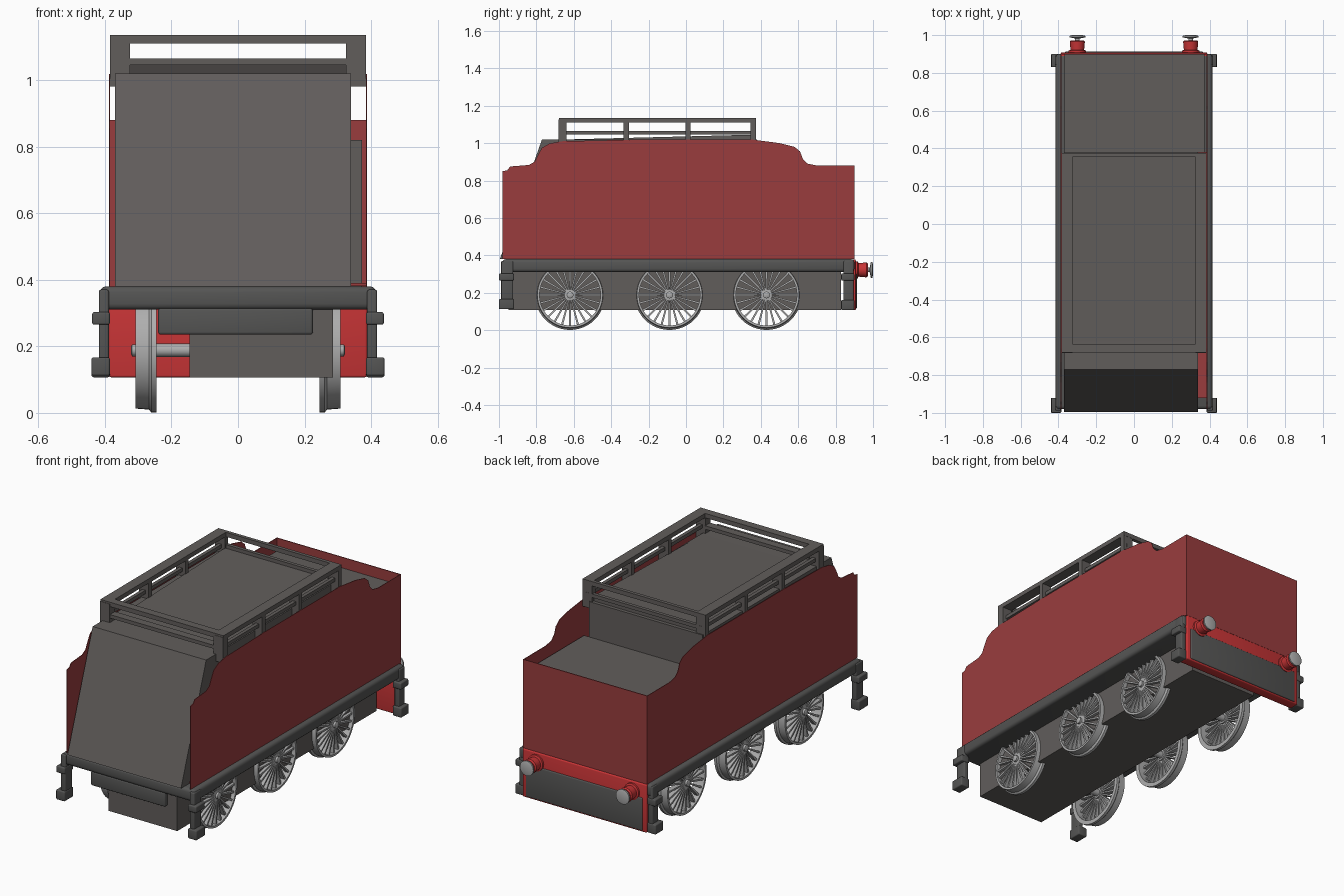
import bpy, bmesh, math
from mathutils import Matrix

if "Cube" in bpy.data.objects:
    bpy.data.objects.remove(bpy.data.objects["Cube"])


def material(name, r, g, b):
    m = bpy.data.materials.new(name)
    m.diffuse_color = (r, g, b, 1)
    m.use_nodes = True
    m.node_tree.nodes["Principled BSDF"].inputs["Base Color"].default_value = m.diffuse_color
    return m


GREY = material("warm_grey", 0.12, 0.11, 0.105)
DARK = material("dark_grey", 0.09, 0.09, 0.088)
RED = material("deep_red", 0.32, 0.046, 0.048)
BRIGHT = material("bright_red", 0.58, 0.035, 0.037)
STEEL = material("light_steel", 0.42, 0.42, 0.42)


def finish(name, bm, mat, smooth=False):
    bmesh.ops.recalc_face_normals(bm, faces=bm.faces)
    me = bpy.data.meshes.new(name)
    bm.to_mesh(me)
    bm.free()
    me.materials.append(mat)
    if smooth:
        me.shade_smooth()
        me.set_sharp_from_angle(angle=math.radians(35))
    ob = bpy.data.objects.new(name, me)
    bpy.context.collection.objects.link(ob)
    return ob


def prism(name, pts, x0, x1, mat):
    """Extrude a (y, z) profile along x."""
    bm = bmesh.new()
    face = bm.faces.new([bm.verts.new((x0, y, z)) for y, z in pts])
    ext = bmesh.ops.extrude_face_region(bm, geom=[face])
    verts = [v for v in ext["geom"] if isinstance(v, bmesh.types.BMVert)]
    bmesh.ops.translate(bm, verts=verts, vec=(x1 - x0, 0, 0))
    return finish(name, bm, mat)


def box(name, x0, x1, y0, y1, z0, z1, mat, bevel=0):
    ob = prism(name, [(y0, z0), (y1, z0), (y1, z1), (y0, z1)], x0, x1, mat)
    if bevel:
        mod = ob.modifiers.new("rounded_edges", 'BEVEL')
        mod.width = bevel
        mod.segments = 3
        ob.data.shade_smooth()
        ob.data.set_sharp_from_angle(angle=math.radians(100))
    return ob


def lathe(bm, pts, n, closed=False):
    """Turn an (x, radius) profile round the x axis."""
    rings = []
    for x, r in pts:
        rings.append([bm.verts.new((x, r * math.cos(2 * math.pi * i / n),
                                    r * math.sin(2 * math.pi * i / n))) for i in range(n)])
    pairs = list(zip(rings, rings[1:]))
    if closed:
        pairs.append((rings[-1], rings[0]))
    else:
        bm.faces.new(rings[0])
        bm.faces.new(rings[-1])
    for a, b in pairs:
        for i in range(n):
            j = (i + 1) % n
            bm.faces.new((a[i], a[j], b[j], b[i]))


# Tank body with sloping front, and lower bunker floor behind
prism("tank_body", [(-0.995, 0.38), (-0.77, 1.02), (0.38, 1.02), (0.38, 0.38)], -0.37, 0.34, GREY)
box("bunker_floor", -0.368, 0.372, 0.379, 0.897, 0.38, 0.82, GREY)
prism("roof_hatch", [(-0.66, 1.019), (0.36, 1.019), (0.36, 1.045)], -0.33, 0.33, GREY)

# Curved-top side sheets and back wall
top = [(-0.98, 0.85), (-0.955, 0.855), (-0.94, 0.875), (-0.84, 0.883), (-0.81, 0.90),
       (-0.79, 0.94), (-0.77, 0.975), (-0.73, 0.998), (-0.66, 1.01), (-0.30, 1.018),
       (0.36, 1.018), (0.50, 1.0), (0.58, 0.98), (0.61, 0.955), (0.625, 0.915),
       (0.65, 0.89), (0.70, 0.88), (0.90, 0.88)]
sheet = [(-0.98, 0.38)] + top + [(0.90, 0.38)]
prism("right_side_sheet", sheet, 0.385, 0.388, RED)
prism("left_side_sheet", sheet, -0.388, -0.385, RED)
box("back_wall", -0.388, 0.388, 0.897, 0.902, 0.38, 0.88, RED)
box("inner_ledge", 0.34, 0.385, -0.92, 0.38, 0.381, 0.39, RED)

# Roof rails: two rectangular hoops on posts
for label, z0, z1 in (("top_rail", 1.11, 1.135), ("lower_rail", 1.045, 1.065)):
    for x0, x1 in ((-0.385, -0.325), (0.325, 0.385)):
        w = 0 if label == "top_rail" else 0.02
        box(label + "_side", x0 + w, x1 - w, -0.68, 0.375, z0, z1, GREY)
    box(label + "_front", -0.325, 0.325, -0.68, -0.635, z0, z1, GREY)
    box(label + "_back", -0.325, 0.325, 0.355, 0.375, z0, z1, GREY)
for x0, x1 in ((-0.385, -0.325), (0.325, 0.385)):
    for i, y in enumerate((-0.66, -0.32, 0.01, 0.36)):
        h = 0.022 if i == 0 else 0.014
        box("rail_post", x0, x1, y - h, y + h, 0.98, 1.125, GREY)

# Running deck and underframe
box("deck", -0.415, 0.415, -0.98, 0.90, 0.31, 0.38, DARK, 0.018)
box("underframe", -0.145, 0.285, -0.95, 0.83, 0.107, 0.32, GREY)
box("front_drag_box", -0.24, 0.225, -0.975, -0.90, 0.235, 0.315, DARK, 0.008)

# Rear beam and its dark panel
box("rear_beam", -0.388, 0.388, 0.85, 0.908, 0.107, 0.378, BRIGHT, 0.006)
box("rear_beam_panel", -0.365, 0.365, 0.90, 0.914, 0.115, 0.30, DARK, 0.006)

# Hanging footsteps at the four corners
for s in (-1, 1):
    for label, y0, y1, low in (("front_step", -1.0, -0.92, 0.112), ("rear_step", 0.83, 0.90, 0.107)):
        def part(name, a, b, z0, z1, ya, yb):
            box(name, min(s * a, s * b), max(s * a, s * b), ya, yb, z0, z1, DARK, 0.006)
        part(label + "_hanger", 0.388, 0.418, low, 0.37, y0 + 0.012, y1 - 0.004)
        part(label + "_tread", 0.385, 0.44, low, low + 0.055, y0, y1)
        part(label + "_bracket", 0.385, 0.438, 0.265, 0.303, y0, y1)

# Buffers: tapered housing, shank and round head
for x in (-0.30, 0.30):
    for name, pts, mat in (
            ("buffer_housing", [(0.90, 0.046), (0.918, 0.046), (0.922, 0.036), (0.965, 0.04), (0.972, 0.034)], BRIGHT),
            ("buffer_head", [(0.96, 0.012), (0.982, 0.012), (0.988, 0.042), (0.996, 0.042), (1.0, 0.028)], STEEL)):
        bm = bmesh.new()
        lathe(bm, pts, 24)
        ob = finish(name, bm, mat, True)
        ob.rotation_euler.z = math.pi / 2
        ob.location = (x, 0, 0.322)

# Spoked wheel: flanged tyre, hub and tapered spokes
bm = bmesh.new()
lathe(bm, [(0.245, 0.187), (0.260, 0.187), (0.268, 0.178), (0.308, 0.175), (0.308, 0.163), (0.245, 0.163)], 48, True)
lathe(bm, [(0.262, 0.03), (0.304, 0.03), (0.306, 0.018), (0.318, 0.018), (0.322, 0.01)], 20)
SPOKES = 24
for i in range(SPOKES):
    rot = Matrix.Rotation(2 * math.pi * i / SPOKES, 4, 'X')
    spoke = bmesh.ops.create_cube(bm, size=1)["verts"]
    for v in spoke:
        outer = v.co.z > 0
        v.co.x = 0.288 + v.co.x * (0.022 if outer else 0.034)
        v.co.y *= 0.011 if outer else 0.007
        v.co.z = 0.168 if outer else 0.022
        v.co = rot @ v.co
wheel = finish("right_wheel", bm, STEEL, True)

bm = bmesh.new()
lathe(bm, [(-0.30, 0.02), (0.30, 0.02)], 20)
axle = finish("axle", bm, STEEL, True)

# Three axles, each with a wheel on both sides
for i, y in enumerate((-0.62, -0.088, 0.43)):
    if i:
        wheel, axle = wheel.copy(), axle.copy()
        bpy.context.collection.objects.link(wheel)
        bpy.context.collection.objects.link(axle)
    wheel.location = axle.location = (0, y, 0.188)
    left = wheel.copy()
    left.name = "left_wheel"
    left.rotation_euler.z = math.pi
    bpy.context.collection.objects.link(left)
